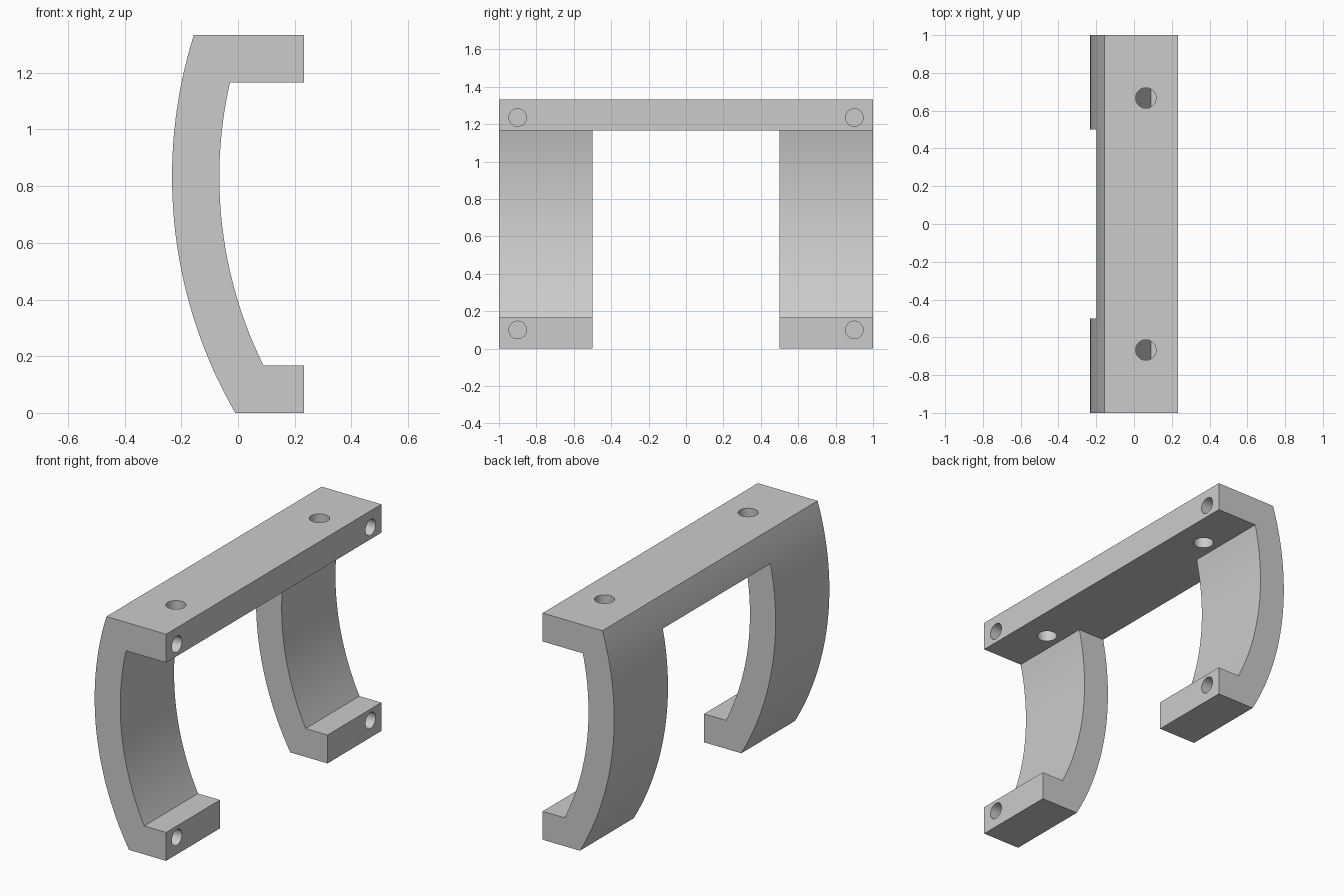
import bpy, bmesh, math
from mathutils import Matrix

cube = bpy.data.objects.get("Cube")
if cube:
    bpy.data.objects.remove(cube, do_unlink=True)

HEIGHT, THICK, FACE_X = 1.333, 0.167, 0.2325
ARC_X, ARC_Z, OUTER_R = 1.4342, 0.833, 1.667
INNER_R = OUTER_R - THICK

grey = bpy.data.materials.new("plain grey")
grey.use_nodes = True
COLOUR = (0.6, 0.6, 0.6, 1)
grey.diffuse_color = COLOUR
grey.node_tree.nodes["Principled BSDF"].inputs["Base Color"].default_value = COLOUR


def finish(name, bm):
    bmesh.ops.recalc_face_normals(bm, faces=bm.faces)
    mesh = bpy.data.meshes.new(name)
    bm.to_mesh(mesh)
    bm.free()
    mesh.materials.append(grey)
    obj = bpy.data.objects.new(name, mesh)
    bpy.context.collection.objects.link(obj)
    return obj


def arc(radius, z0, z1, steps=40):
    zs = [z0 + (z1 - z0) * i / steps for i in range(steps + 1)]
    return [(ARC_X - math.sqrt(radius ** 2 - (z - ARC_Z) ** 2), z) for z in zs]


def cut(target, cutter):
    mod = target.modifiers.new("cut", "BOOLEAN")
    mod.operation = "DIFFERENCE"
    mod.solver = "EXACT"
    mod.object = cutter
    bpy.ops.object.modifier_apply(modifier=mod.name)
    bpy.data.objects.remove(cutter, do_unlink=True)


def hole(centre, radius, depth, axis):
    bm = bmesh.new()
    matrix = Matrix.Translation(centre)
    if axis == "X":
        matrix = matrix @ Matrix.Rotation(math.pi / 2, 4, "Y")
    bmesh.ops.create_cone(bm, cap_ends=True, segments=40, radius1=radius,
                          radius2=radius, depth=depth, matrix=matrix)
    return finish("hole_cutter", bm)


# Curved C-shaped section swept along the whole length
outline = arc(OUTER_R, 0, HEIGHT) + [(FACE_X, HEIGHT), (FACE_X, HEIGHT - THICK)]
outline += arc(INNER_R, HEIGHT - THICK, THICK) + [(FACE_X, THICK), (FACE_X, 0)]
bm = bmesh.new()
end = bm.faces.new([bm.verts.new((x, -1, z)) for x, z in outline])
swept = bmesh.ops.extrude_face_region(bm, geom=[end], use_keep_orig=True)
bmesh.ops.translate(bm, vec=(0, 2, 0),
                    verts=[v for v in swept["geom"] if isinstance(v, bmesh.types.BMVert)])
bracket = finish("curved_bracket", bm)
bpy.context.view_layer.objects.active = bracket
bracket.select_set(True)

# Open gap between the two legs, below the top bar
bm = bmesh.new()
top = HEIGHT - THICK
bmesh.ops.create_cube(bm, size=1, matrix=Matrix.Translation((0, 0, top / 2 - 0.25))
                      @ Matrix.Diagonal((2, 1, top + 0.5, 1)))
cut(bracket, finish("gap_cutter", bm))

# Vertical holes through the bar, blind holes in the end faces
for side in (-1, 1):
    cut(bracket, hole((0.063, side * 0.667, HEIGHT - THICK / 2), 0.054, 0.3, "Z"))
    for z in (0.1, 1.236):
        cut(bracket, hole((FACE_X, side * 0.9, z), 0.047, THICK * 2, "X"))

bpy.ops.object.shade_smooth_by_angle(angle=math.radians(25))
